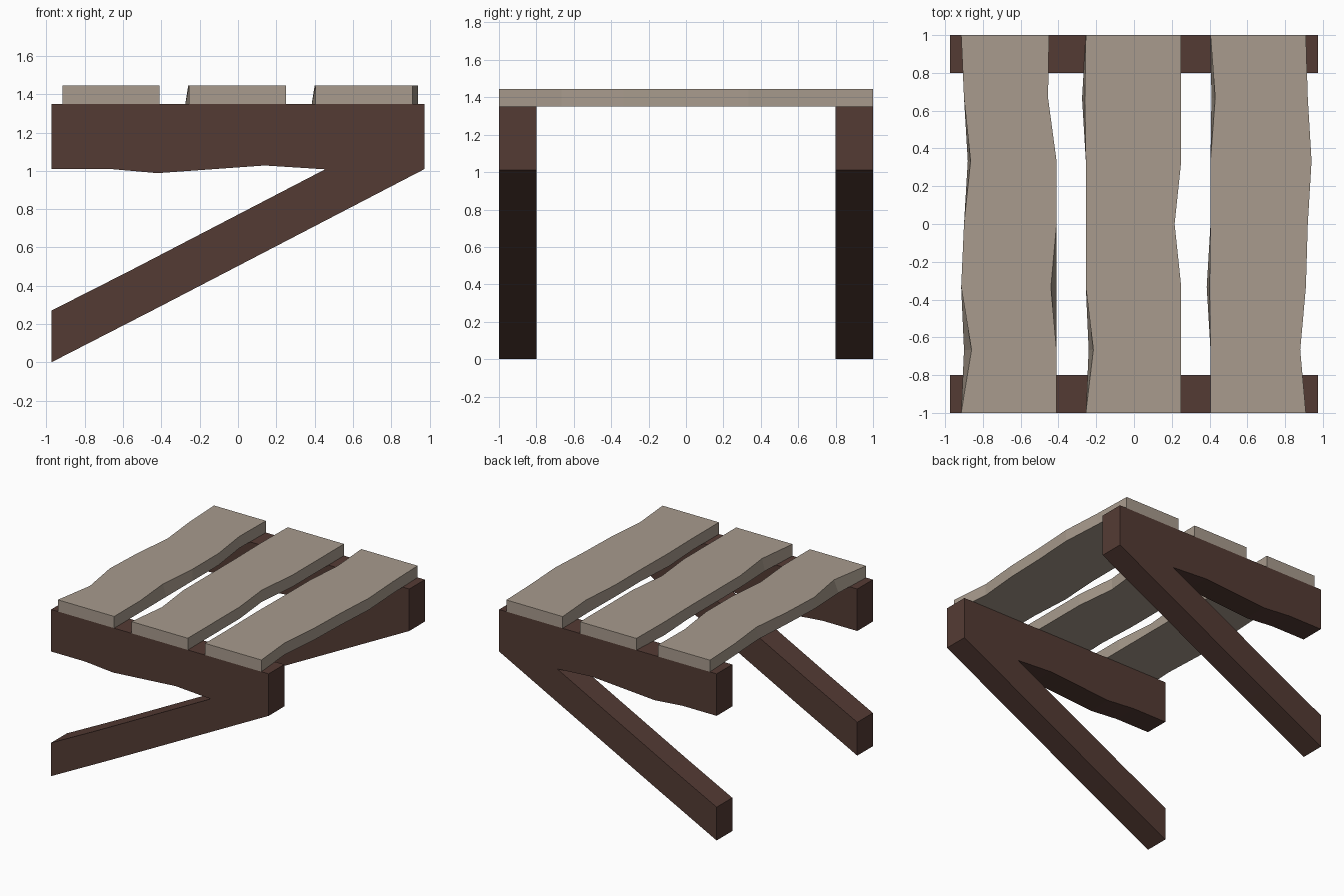
import bpy, bmesh

if "Cube" in bpy.data.objects:
    bpy.data.objects.remove(bpy.data.objects["Cube"])


def material(name, srgb):
    m = bpy.data.materials.new(name)
    lin = [((c / 255 + 0.055) / 1.055) ** 2.4 for c in srgb]
    m.diffuse_color = (*lin, 1)
    m.use_nodes = True
    m.node_tree.nodes["Principled BSDF"].inputs["Base Color"].default_value = m.diffuse_color
    return m


DARK = material("dark brown wood", (84, 59, 52))
PALE = material("weathered pale wood", (168, 155, 141))


def loft(name, sections, mat):
    """Skin a row of matching closed cross-sections and cap both ends."""
    bm = bmesh.new()
    rings = [[bm.verts.new(p) for p in s] for s in sections]
    n = len(rings[0])
    for a, b in zip(rings, rings[1:]):
        for i in range(n):
            j = (i + 1) % n
            bm.faces.new((a[i], a[j], b[j], b[i]))
    bm.faces.new(rings[0])
    bm.faces.new(rings[-1])
    bmesh.ops.recalc_face_normals(bm, faces=bm.faces)
    me = bpy.data.meshes.new(name)
    bm.to_mesh(me)
    bm.free()
    me.materials.append(mat)
    ob = bpy.data.objects.new(name, me)
    bpy.context.collection.objects.link(ob)
    return ob


# Side brackets: worn beam and diagonal brace in one profile (x, z)
bracket = [(-0.975, 1.35), (-0.975, 1.01), (-0.67, 1.01), (-0.42, 0.988),
           (0.14, 1.028), (0.455, 1.008), (-0.565, 0.478), (-0.975, 0.27),
           (-0.975, 0.0), (-0.42, 0.285), (0.975, 1.01), (0.975, 1.35)]
for name, y0, y1 in (("front_bracket", -1, -0.8), ("back_bracket", 0.8, 1)):
    loft(name, [[(x, y, z) for x, z in bracket] for y in (y0, y1)], DARK)

# Planks: wavy edges at seven stations from front to back;
# each has left top, right top, and {station: x} where the lower edge differs
Z0, Z1 = 1.35, 1.445
planks = {
    "left_plank": ([-.915, -.86, -.915, -.9, -.865, -.9, -.915],
                   [-.41, -.41, -.44, -.41, -.41, -.455, -.45],
                   {1: -.9, 4: -.88}, {2: -.41}),
    "middle_plank": ([-.255, -.215, -.255, -.255, -.255, -.26, -.255],
                     [.25, .25, .25, .215, .25, .25, .25],
                     {1: -.24, 5: -.275}, {}),
    "right_plank": ([.405, .405, .4, .405, .405, .43, .405],
                    [.91, .88, .91, .92, .94, .92, .91],
                    {2: .385, 5: .41}, {}),
}
for name, (left, right, low_left, low_right) in planks.items():
    rows = []
    for i, (l, r) in enumerate(zip(left, right)):
        y = -1 + i / 3
        rows.append([(low_left.get(i, l), y, Z0), (low_right.get(i, r), y, Z0),
                     (r, y, Z1), (l, y, Z1)])
    loft(name, rows, PALE)
